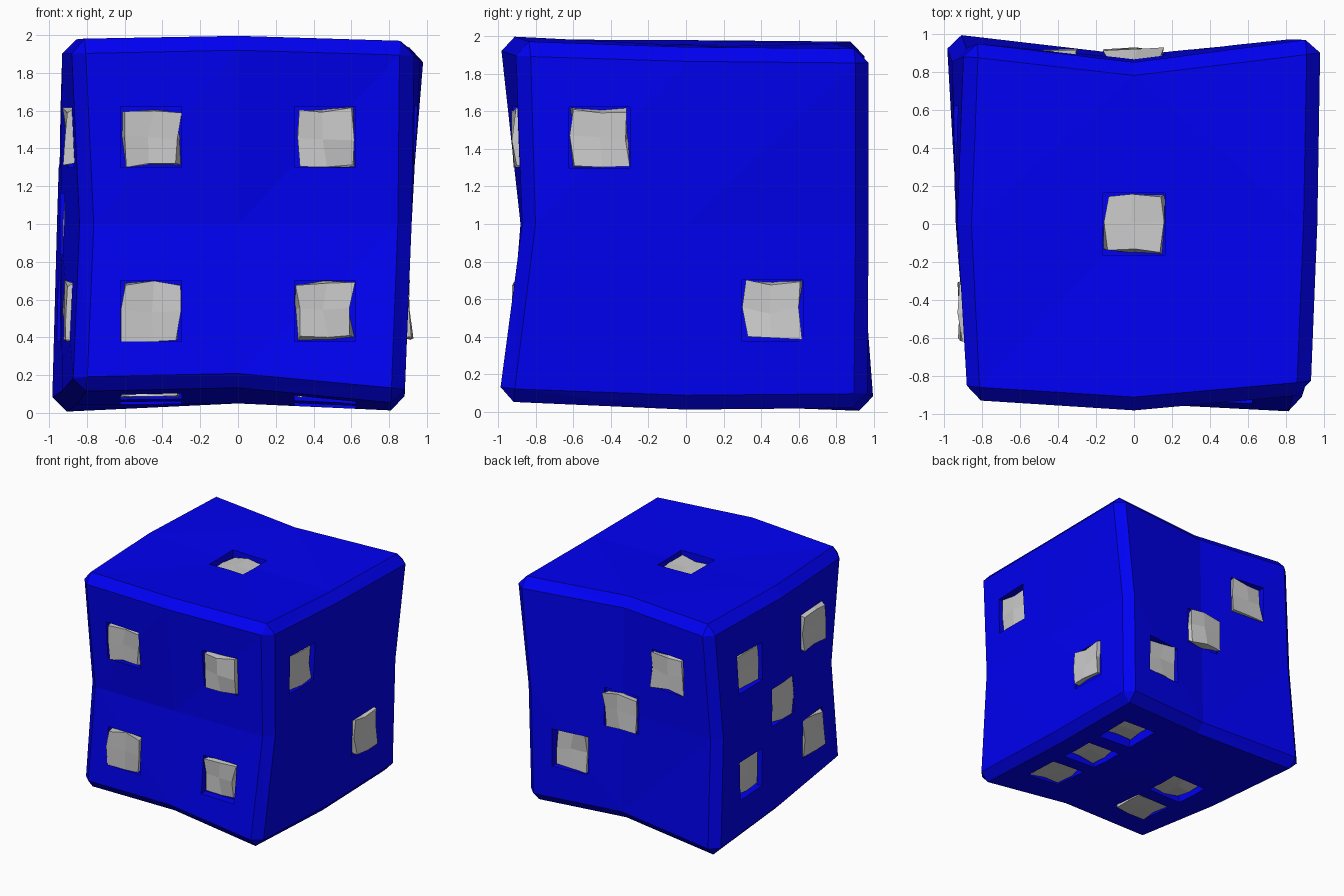
import bpy, bmesh, random
from itertools import product
from mathutils import Vector

if "Cube" in bpy.data.objects:
    bpy.data.objects.remove(bpy.data.objects["Cube"])

random.seed(4)
MID = Vector((0, 0, 1))
P = 0.46          # pip spacing
H = 0.162         # pocket half width


def make_object(name, bm):
    bmesh.ops.recalc_face_normals(bm, faces=bm.faces)
    mesh = bpy.data.meshes.new(name)
    bm.to_mesh(mesh)
    bm.free()
    obj = bpy.data.objects.new(name, mesh)
    bpy.context.collection.objects.link(obj)
    return obj


def grid_cube():
    bm = bmesh.new()
    bmesh.ops.create_cube(bm, size=2)
    bmesh.ops.subdivide_edges(bm, edges=bm.edges[:], cuts=1, use_grid_fill=True)
    return bm


def wobble(amount):
    return random.uniform(-amount, amount)


# Warp cage: each group lists only the coordinates that leave the centre planes
CORNERS = [-.87, -.92, .12, -.88, -.93, 1.98, -.99, 1.01, 0, -.89, .96, 1.97,
           .88, -1, .05, .93, -.9, 1.97, .86, .97, .02, .99, .98, 1.93]
EDGES = [[-.95, .14, -.99, 2.0, .89, .05, .85, 1.96],
         [-.93, .04, -.93, 1.98, .88, .01, .97, 1.94],
         [-.83, -.87, -.96, .93, .92, -.87, .88, .98]]
SIDES = [[-.94, .91], [-.88, .87], [.05, 1.95]]

warp = {(0, 0, 0): MID}


def fill(axes, values):
    values = iter(values)
    for signs in product((-1, 1), repeat=len(axes)):
        spot, point = [0, 0, 0], MID.copy()
        for axis, sign in zip(axes, signs):
            spot[axis], point[axis] = sign, next(values)
        warp[tuple(spot)] = point


fill((0, 1, 2), CORNERS)
for axis in range(3):
    fill([a for a in range(3) if a != axis], EDGES[axis])
    fill([axis], SIDES[axis])


def bend(co):
    # Blend the eight cage points of the octant holding co
    signs = [1 if c >= 0 else -1 for c in co]
    result = Vector()
    for pick in product((0, 1), repeat=3):
        weight = 1
        for c, p in zip(co, pick):
            weight *= abs(c) if p else 1 - abs(c)
        result += warp[tuple(s * p for s, p in zip(signs, pick))] * weight
    return result


# Bevelled cube bent to the cage
bm = grid_cube()
outer = {v for v in bm.verts if sum(abs(round(c)) for c in v.co) >= 2}
rims = [e for e in bm.edges if all(v in outer for v in e.verts)]
bmesh.ops.bevel(bm, geom=rims, offset=0.08, segments=1, affect='EDGES')
for v in bm.verts:
    v.co = bend([0 if abs(c) < 0.01 else c for c in v.co])
bmesh.ops.triangulate(bm, faces=bm.faces[:])
body = make_object("die_body", bm)
blue = bpy.data.materials.new("blue")
blue.diffuse_color = (0, 0, 0.9, 1)
blue.use_nodes = True
blue.node_tree.nodes["Principled BSDF"].inputs["Base Color"].default_value = blue.diffuse_color
body.data.materials.append(blue)


# Uneven pip block
def pip(name, place):
    bm = grid_cube()
    for v in bm.verts:
        x, y, z = v.co
        depth = 0.80 if z < -0.5 else 0.86 if z < 0.5 else 0.915 + wobble(.015)
        v.co = place(x * H * .9 + wobble(.018), y * H * .9 + wobble(.018), depth)
    make_object(name, bm)


# Pip layout of each face, seen from outside
X, Y, Z = Vector((1, 0, 0)), Vector((0, 1, 0)), Vector((0, 0, 1))
four = list(product((-1, 1), repeat=2))
FACES = [
    ("front", -Y, Z, four),
    ("right", X, Z, [(-1, 1), (1, -1)]),
    ("top", Z, Y, [(0, 0)]),
    ("back", Y, Z, [(i, i) for i in (-1, 0, 1)]),
    ("left", -X, Z, four + [(0, 0)]),
    ("bottom", -Z, Y, list(product((-1, 1), (-1, 0, 1)))),
]

# Pips, and one joined cutter for their square pockets
cut = bmesh.new()
for face, out, up, cells in FACES:
    right = up.cross(out)
    for i, (cu, cv) in enumerate(cells):
        def place(u, v, d):
            return MID + right * (cu * P + u) + up * (cv * P + v) + out * d
        pip(f"{face}_pip_{i + 1}", place)
        for v in bmesh.ops.create_cube(cut, size=2)["verts"]:
            v.co = place(v.co.x * H, v.co.y * H, 0.87 if v.co.z < 0 else 1.1)
cutter = make_object("pocket_cutter", cut)
cutter.hide_render = True
cutter.hide_set(True)

mod = body.modifiers.new("pockets", 'BOOLEAN')
mod.operation = 'DIFFERENCE'
mod.solver = 'EXACT'
mod.object = cutter
